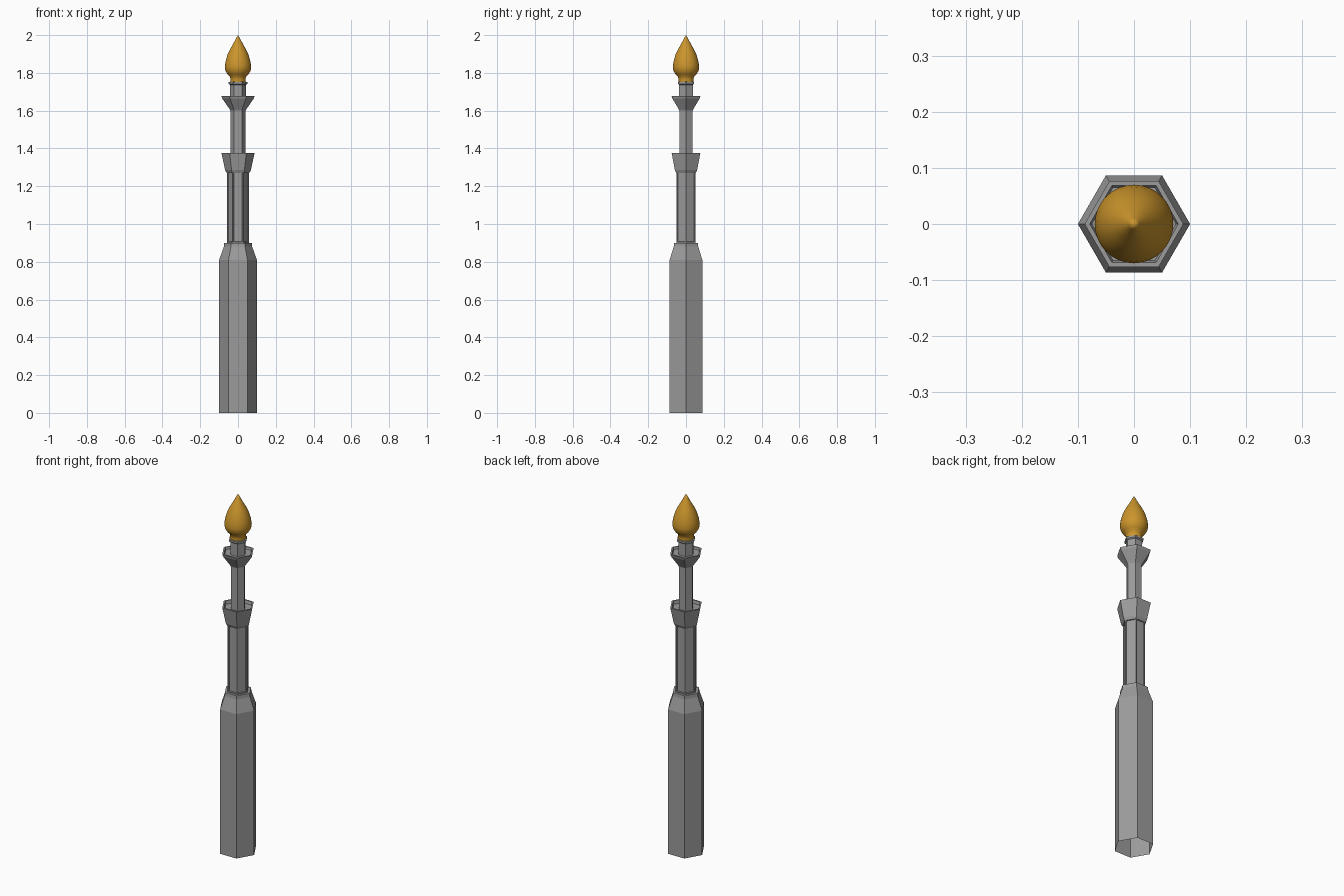
import bpy, bmesh, math

if "Cube" in bpy.data.objects:
    bpy.data.objects.remove(bpy.data.objects["Cube"])


def material(name, color):
    mat = bpy.data.materials.new(name)
    mat.diffuse_color = color
    mat.use_nodes = True
    mat.node_tree.nodes["Principled BSDF"].inputs["Base Color"].default_value = mat.diffuse_color
    return mat


iron = material("dark_iron", (0.33, 0.33, 0.33, 1))
gold = material("gold", (0.6, 0.3, 0.025, 1))


def lathe(name, profile, sides, mat=iron):
    """Spin (radius, z) points around the z axis; a zero radius closes to a point."""
    bm = bmesh.new()
    rings = []
    for r, z in profile:
        n = sides if r > 0 else 1
        rings.append([bm.verts.new((r * math.cos(2 * math.pi * i / sides),
                                    r * math.sin(2 * math.pi * i / sides), z)) for i in range(n)])
    for a, b in zip(rings, rings[1:]):
        for i in range(sides):
            j = (i + 1) % sides
            if len(b) == 1:
                bm.faces.new((a[i], a[j], b[0]))
            else:
                bm.faces.new((a[i], a[j], b[j], b[i]))
    mesh = bpy.data.meshes.new(name)
    bm.to_mesh(mesh)
    bm.free()
    mesh.materials.append(mat)
    obj = bpy.data.objects.new(name, mesh)
    bpy.context.collection.objects.link(obj)
    return obj


# Hexagonal base, open underneath, with sloped shoulder
lathe("base", [(0.1, 0), (0.1, 0.81), (0.075, 0.88), (0.073, 0.9), (0.05, 0.9)], 6)

# Middle shaft with a sunken panel on each side
shaft = lathe("panelled_shaft", [(0.058, 0.9), (0.058, 1.285)], 6)
bm = bmesh.new()
bm.from_mesh(shaft.data)
panels = bm.faces[:]
bmesh.ops.inset_individual(bm, faces=panels, thickness=0.008, depth=0)
bmesh.ops.inset_individual(bm, faces=panels, thickness=0.002, depth=-0.005)
bm.to_mesh(shaft.data)
bm.free()

# Lower flared collar with a shallow sunken top
lathe("lower_collar", [(0.05, 1.27), (0.06, 1.27), (0.068, 1.285), (0.088, 1.377),
                       (0.079, 1.377), (0.075, 1.36), (0.035, 1.36)], 6)

# Upper shaft
lathe("upper_shaft", [(0.04, 1.33), (0.04, 1.62)], 6)

# Upper flared collar with a shallow sunken top
lathe("upper_collar", [(0.04, 1.60), (0.046, 1.61), (0.084, 1.665), (0.088, 1.678),
                       (0.079, 1.678), (0.075, 1.667), (0.035, 1.667)], 6)

# Neck and rim carrying the flame
lathe("neck", [(0.043, 1.65), (0.043, 1.737), (0.05, 1.742), (0.05, 1.752), (0.03, 1.755)], 6)

# Smooth golden flame
flame = lathe("flame", [(0.04, 1.752), (0.04, 1.765), (0.042, 1.78), (0.056, 1.793),
                        (0.067, 1.812), (0.07, 1.832), (0.066, 1.86), (0.056, 1.895),
                        (0.042, 1.925), (0.025, 1.955), (0.01, 1.983), (0, 2.0)], 32, gold)
bpy.context.view_layer.objects.active = flame
flame.select_set(True)
bpy.ops.object.shade_smooth_by_angle(angle=math.radians(40))
